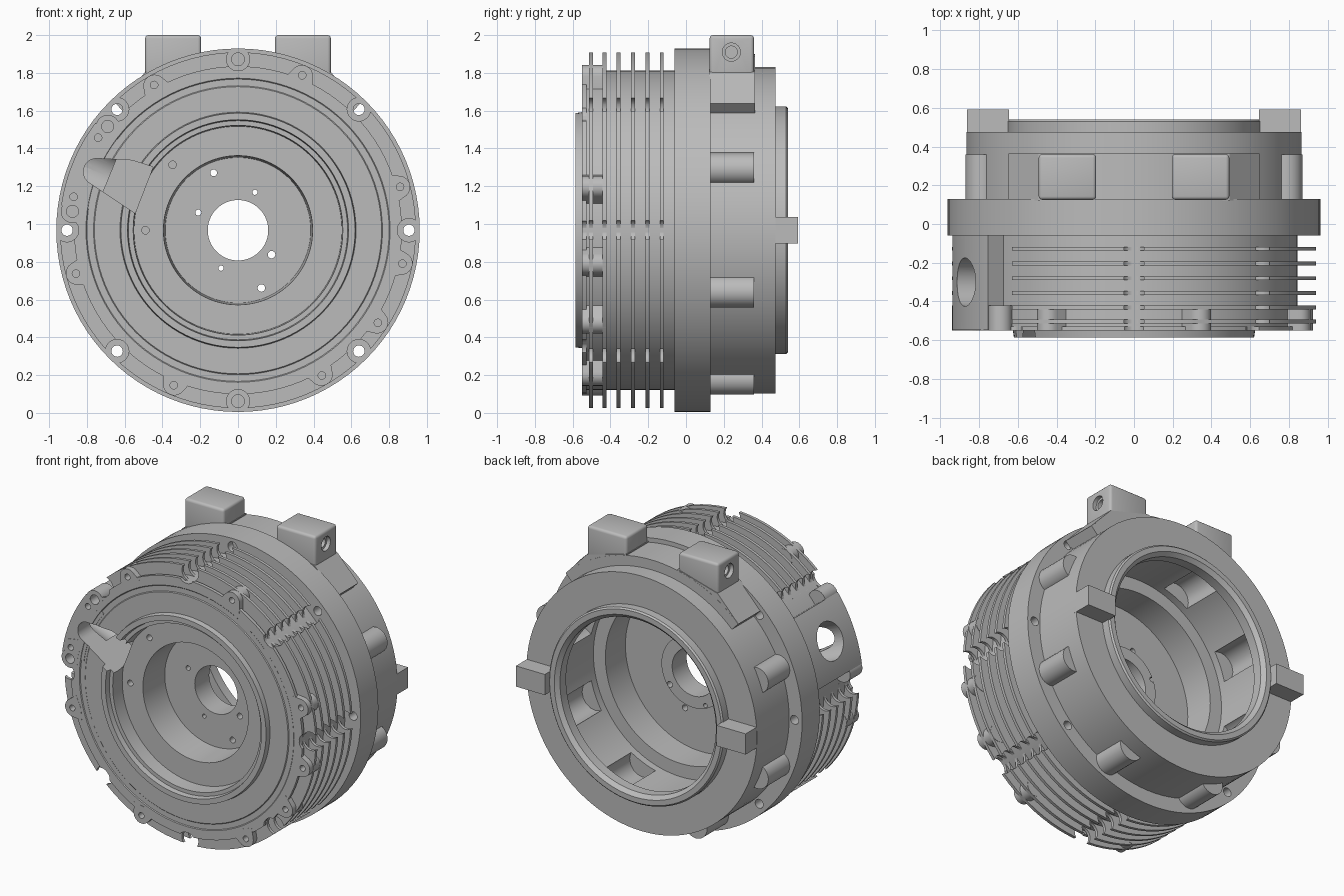
import bpy, bmesh, math
from mathutils import Matrix, Vector, geometry

old = bpy.data.objects.get("Cube")
if old:
    bpy.data.objects.remove(old)

CZ = 0.967  # height of the main axis
GREY = (0.5, 0.5, 0.5, 1)
metal = bpy.data.materials.new("cast grey metal")
metal.use_nodes = True
metal.diffuse_color = GREY
metal.node_tree.nodes["Principled BSDF"].inputs["Base Color"].default_value = GREY


def polar(r, deg):
    a = math.radians(deg)
    return r * math.cos(a), r * math.sin(a)


def circle(cx, cz, r, n=24):
    return [(cx + x, cz + z) for x, z in (polar(r, 360 * i / n) for i in range(n))]


def arc(r0, r1, a0, a1, n=24):
    angles = [a0 + (a1 - a0) * i / n for i in range(n + 1)]
    return [polar(r1, a) for a in angles] + [polar(r0, a) for a in reversed(angles)]


def hull(pts):
    return [pts[i] for i in geometry.convex_hull_2d([Vector(p) for p in pts])]


def prism(bm, outline, y0, y1):
    """Extrude an outline, given about the main axis, along y."""
    rings = [[bm.verts.new((x, y, CZ + z)) for x, z in outline] for y in (y0, y1)]
    n = len(outline)
    bm.faces.new(rings[0])
    bm.faces.new(rings[1][::-1])
    for i in range(n):
        j = (i + 1) % n
        bm.faces.new((rings[0][i], rings[1][i], rings[1][j], rings[0][j]))


def lathe(bm, profile, n=96):
    """Revolve a closed (radius, y) profile about the main axis."""
    rings = []
    for i in range(n):
        c, s = polar(1, 360 * i / n)
        rings.append([bm.verts.new((r * c, y, CZ + r * s)) for r, y in profile])
    m = len(profile)
    for i in range(n):
        a, b = rings[i], rings[(i + 1) % n]
        for k in range(m):
            q = (k + 1) % m
            bm.faces.new((a[k], a[q], b[q], b[k]))


def rod(bm, p, q, r, n=32):
    """Round bar between two points."""
    p, q = Vector(p), Vector(q)
    d = q - p
    mat = Matrix.Translation((p + q) / 2) @ d.to_track_quat('Z', 'Y').to_matrix().to_4x4()
    bmesh.ops.create_cone(bm, cap_ends=True, segments=n, radius1=r, radius2=r,
                          depth=d.length, matrix=mat)


def box(bm, lo, hi):
    lo, hi = Vector(lo), Vector(hi)
    bmesh.ops.create_cube(bm, size=1, matrix=Matrix.Translation((lo + hi) / 2)
                          @ Matrix.Diagonal((*(hi - lo), 1)))


def finish(bm, name):
    bmesh.ops.recalc_face_normals(bm, faces=bm.faces)
    me = bpy.data.meshes.new(name)
    bm.to_mesh(me)
    bm.free()
    me.materials.append(metal)
    ob = bpy.data.objects.new(name, me)
    bpy.context.collection.objects.link(ob)
    return ob


def prisms(name, items):
    """One object from several (outline, y0, y1) prisms."""
    bm = bmesh.new()
    for outline, y0, y1 in items:
        prism(bm, outline, y0, y1)
    return finish(bm, name)


def activate(ob):
    bpy.ops.object.select_all(action='DESELECT')
    ob.select_set(True)
    bpy.context.view_layer.objects.active = ob


def cut(ob, *cutters):
    activate(ob)
    for c in cutters:
        mod = ob.modifiers.new("cut", 'BOOLEAN')
        mod.operation, mod.solver, mod.object = 'DIFFERENCE', 'EXACT', c
        bpy.ops.object.modifier_apply(modifier=mod.name)


bolt_angles = [45 * i for i in range(8)]
lobe_angles = [a + t for t in (0, 180) for a in (67.5, 15, -11.5, -33.5, -60)]
PORT = 157.5

# Housing: stepped front, flange, rear drum, collar and bore
bm = bmesh.new()
lathe(bm, [(.16, -.235), (.385, -.235), (.395, -.455), (.55, -.455), (.555, -.55), (.58, -.55),
           (.585, -.585), (.62, -.585), (.625, -.55), (.76, -.55), (.765, -.545), (.8, -.545),
           (.805, -.55), (.845, -.55), (.845, -.06), (.962, -.06), (.962, .13), (.865, .13),
           (.865, .475), (.655, .475), (.655, .53), (.645, .54), (.61, .54), (.585, .515),
           (.585, .45), (.66, .45), (.66, .05), (.57, .05), (.57, -.165), (.24, -.165),
           (.24, -.08), (.16, -.08)])
housing = finish(bm, "housing")

# Cooling fins
bm = bmesh.new()
for y in (-.503, -.432, -.357, -.28, -.204, -.128):
    lathe(bm, [(.82, y - .01), (.942, y - .01), (.942, y + .01), (.82, y + .01)])
fins = finish(bm, "cooling_fins")

# Front rim with flared screw lobes
bm = bmesh.new()
lathe(bm, [(.82, -.55), (.868, -.55), (.868, -.528), (.82, -.528)])
rim = finish(bm, "front_rim")
lobes = prisms("screw_lobes", [
    (hull(circle(*polar(.882, a), .06) + [polar(.84, a - 5.5), polar(.84, a + 5.5)]), -.551, -.42)
    for a in lobe_angles])
port_lobes = prisms("port_lobes", [
    (circle(*polar(.882, PORT + d), .062), -.5505, -.42) for d in (-16, 16)])

# Pad around the side port
pad = prisms("port_pad", [(arc(.78, .945, 143, 172), -.548, -.05)])

# Cutters: bolt holes, fin notches, lobe screws, floor holes
bolt_cut = prisms("bolt_cutter", [
    (circle(*polar(.905, a), .034 if a in (90, 270) else .03), -.2, -.01 if a in (90, 270) else .3)
    for a in bolt_angles])
notch_cut = prisms("notch_cutter", [
    (circle(*polar(.905, a), .062), -.7, -.08) for a in bolt_angles])
fin_gap_cut = prisms("fin_gap_cutter", [(arc(.7, 1.1, 136, 179), -.7, -.08)])
screw_cut = prisms("screw_cutter", [
    (circle(*polar(.888, a), .02, 16), -.7, -.47) for a in lobe_angles])
port_screw_cut = prisms("port_screw_cutter", [
    (circle(*polar(.882, PORT + d), .032), -.7, -.47) for d in (-16, 16)])
floor_cut = prisms("floor_hole_cutter", [
    (circle(*polar(r, a), size, 16), -.7, -.05 if r < .4 else -.35)
    for r, a, size in ((.49, 180, .02), (.49, 135, .02), (.33, 113, .018), (.22, 66, .014),
                       (.23, 156, .016), (.22, -36, .02), (.22, -114, .014), (.33, -68, .02))])

# Cutters: front channel, side port and inner wall pockets
channel_cut = prisms("channel_cutter", [
    (hull(circle(*polar(.81, PORT), .07) + [(-.56, .37), (-.45, .335), (-.545, .09)]), -.7, -.25)])
bm = bmesh.new()
(x0, z0), (x1, z1) = polar(.74, PORT), polar(1.1, PORT)
rod(bm, (x0, -.3, CZ + z0), (x1, -.3, CZ + z1), .125)
port_cut = finish(bm, "port_cutter")
pocket_cut = prisms("pocket_cutter", [
    (circle(*polar(.66, a + 22.5), .1, 16), .1, .4) for a in bolt_angles])

cut(housing, bolt_cut, floor_cut, channel_cut, port_cut, pocket_cut)
cut(fins, notch_cut, screw_cut, fin_gap_cut)
cut(rim, notch_cut, screw_cut, channel_cut, port_screw_cut)
cut(lobes, screw_cut, channel_cut, port_screw_cut)
cut(port_lobes, screw_cut, port_screw_cut)
cut(pad, screw_cut, channel_cut, port_cut, port_screw_cut)
for c in (bolt_cut, notch_cut, fin_gap_cut, screw_cut, port_screw_cut, floor_cut,
          channel_cut, port_cut, pocket_cut):
    bpy.data.objects.remove(c)

# Rear bosses, skipping the two under the saddle
bosses = prisms("rear_bosses", [
    (circle(*polar(.85, a + 22.5), .085), .12, .36) for a in bolt_angles if a not in (45, 90)])

# Saddle, mounting blocks with side holes, and rear locating ears
saddle = prisms("mount_saddle", [(arc(.82, .932, 46, 134, 32), .12, .365)])
parts = [housing, fins, rim, lobes, port_lobes, pad, bosses, saddle]
for side, name in ((1, "left"), (-1, "right")):
    web = [(.648, .67), (.492, .836), (.19, .92), (.19, .8), (.55, .65)]
    parts.append(prisms(name + "_mount_web", [([(side * x, z) for x, z in web], .121, .364)]))

    bm = bmesh.new()
    xs = sorted((side * .195, side * .492))
    box(bm, (xs[0], .125, 1.74), (xs[1], .36, 2.0))
    block = finish(bm, name + "_mount_block")
    activate(block)
    mod = block.modifiers.new("bevel", 'BEVEL')
    mod.width, mod.segments = .018, 3
    bpy.ops.object.modifier_apply(modifier=mod.name)
    for inner, r in ((.465, .048), (.36, .032)):
        bm = bmesh.new()
        rod(bm, (side * inner, .24, 1.91), (side * .6, .24, 1.91), r)
        hole = finish(bm, "block_hole_cutter")
        cut(block, hole)
        bpy.data.objects.remove(hole)
    parts.append(block)

    bm = bmesh.new()
    xs = sorted((side * .645, side * .862))
    box(bm, (xs[0], .46, CZ - .07), (xs[1], .592, CZ + .07))
    parts.append(finish(bm, name + "_rear_ear"))

for ob in parts:
    activate(ob)
    bpy.ops.object.shade_smooth_by_angle(angle=math.radians(30))
